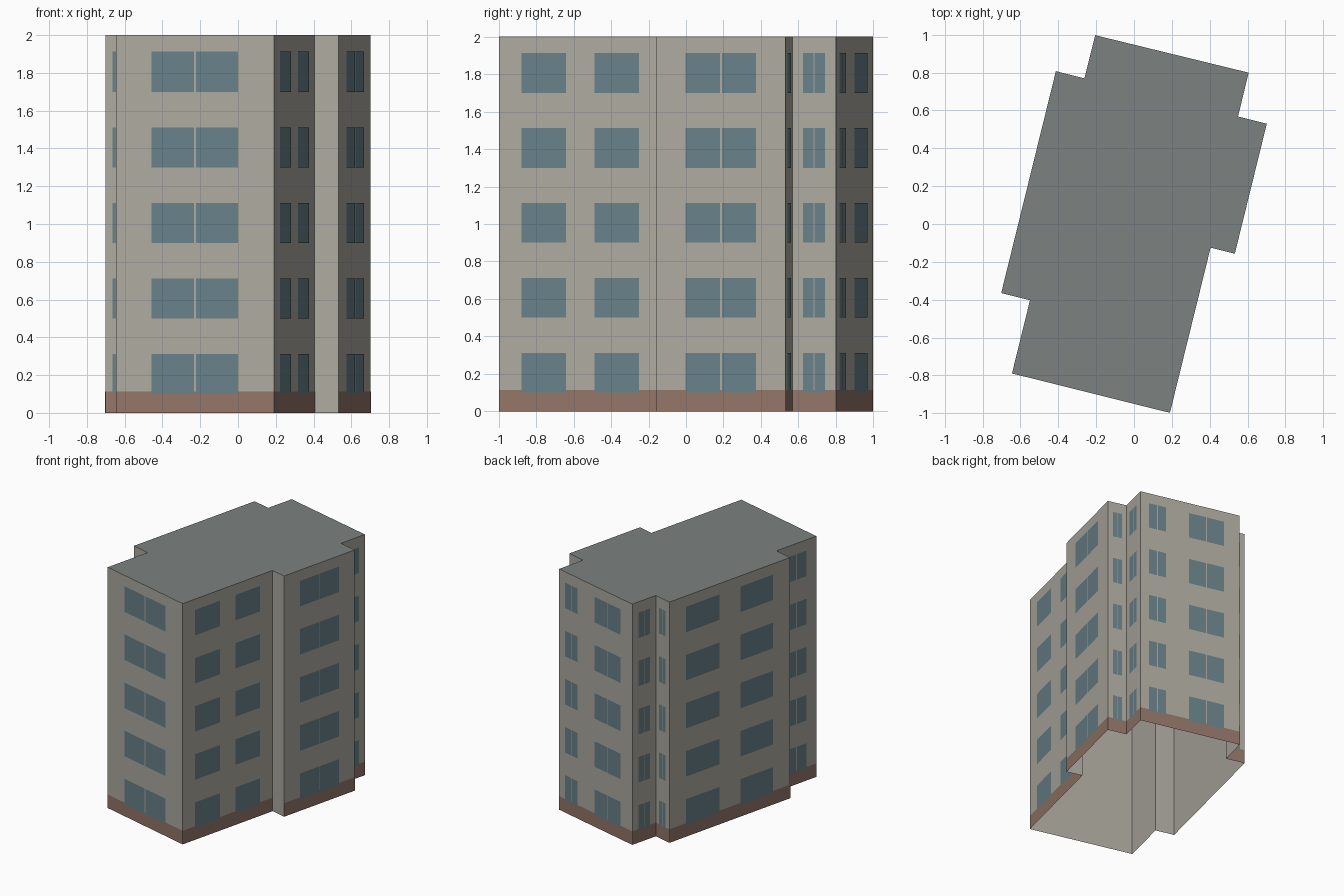
import bpy
import bmesh
from mathutils import Vector

if "Cube" in bpy.data.objects:
    bpy.data.objects.remove(bpy.data.objects["Cube"])

HEIGHT = 2.0
FLOORS = 5
FLOOR_STEP = 0.4
SILL, HEAD = 0.10, 0.312
BAND_TOP = 0.113

# Footprint corners, counter-clockwise from the front corner
PLAN = [(0.19, -0.998), (0.405, -0.125), (0.533, -0.157), (0.702, 0.53),
        (0.55, 0.568), (0.606, 0.80), (-0.205, 0.998), (-0.262, 0.77),
        (-0.413, 0.808), (-0.702, -0.365), (-0.55, -0.403), (-0.645, -0.79)]

# Window spans along each wall, as fractions of its length
PAIR = [(0.25, 0.485), (0.51, 0.75)]
SPLIT = [(0.137, 0.411), (0.585, 0.857)]
WIDE = [(0.225, 0.495), (0.508, 0.772)]
BACK = [(0.085, 0.165), (0.173, 0.255), (0.485, 0.66), (0.668, 0.84)]
WALL_WINDOWS = [SPLIT, [], WIDE, PAIR, PAIR, BACK,
                PAIR, PAIR, SPLIT, PAIR, PAIR, WIDE]
PLAIN_WALL = 1  # the recessed step without windows or plinth


def material(name, rgb):
    mat = bpy.data.materials.new(name)
    mat.diffuse_color = (*rgb, 1)
    mat.use_nodes = True
    mat.node_tree.nodes["Principled BSDF"].inputs["Base Color"].default_value = mat.diffuse_color
    return mat


def make_object(name, bm, mat):
    mesh = bpy.data.meshes.new(name)
    bm.to_mesh(mesh)
    bm.free()
    mesh.materials.append(mat)
    obj = bpy.data.objects.new(name, mesh)
    bpy.context.collection.objects.link(obj)
    return obj


def wall_panel(bm, i, t0, t1, z0, z1, offset=0.0):
    """Upright rectangle on wall i, moved outward by offset."""
    a = Vector((*PLAN[i], 0))
    d = Vector((*PLAN[(i + 1) % len(PLAN)], 0)) - a
    out = Vector((d.y, -d.x, 0)).normalized() * offset
    p, q = a + d * t0 + out, a + d * t1 + out
    bm.faces.new([bm.verts.new((v.x, v.y, z))
                  for v, z in ((p, z0), (q, z0), (q, z1), (p, z1))])


walls, plinth, windows = bmesh.new(), bmesh.new(), bmesh.new()
for i, spans in enumerate(WALL_WINDOWS):
    wall_panel(walls, i, 0, 1, 0, HEIGHT)
    if i != PLAIN_WALL:
        wall_panel(plinth, i, 0, 1, 0, BAND_TOP, 0.0015)
    for floor in range(FLOORS):
        z = floor * FLOOR_STEP
        for t0, t1 in spans:
            wall_panel(windows, i, t0, t1, z + SILL, z + HEAD, 0.003)
bmesh.ops.remove_doubles(walls, verts=walls.verts, dist=1e-4)

# Flat roof; the underside of the building stays open
roof = bmesh.new()
roof.faces.new([roof.verts.new((x, y, HEIGHT)) for x, y in PLAN])

make_object("walls", walls, material("plaster", (0.42, 0.40, 0.35)))
make_object("plinth", plinth, material("brick", (0.29, 0.18, 0.14)))
make_object("windows", windows, material("glass", (0.14, 0.22, 0.25)))
make_object("roof", roof, material("roofing", (0.20, 0.22, 0.21)))
